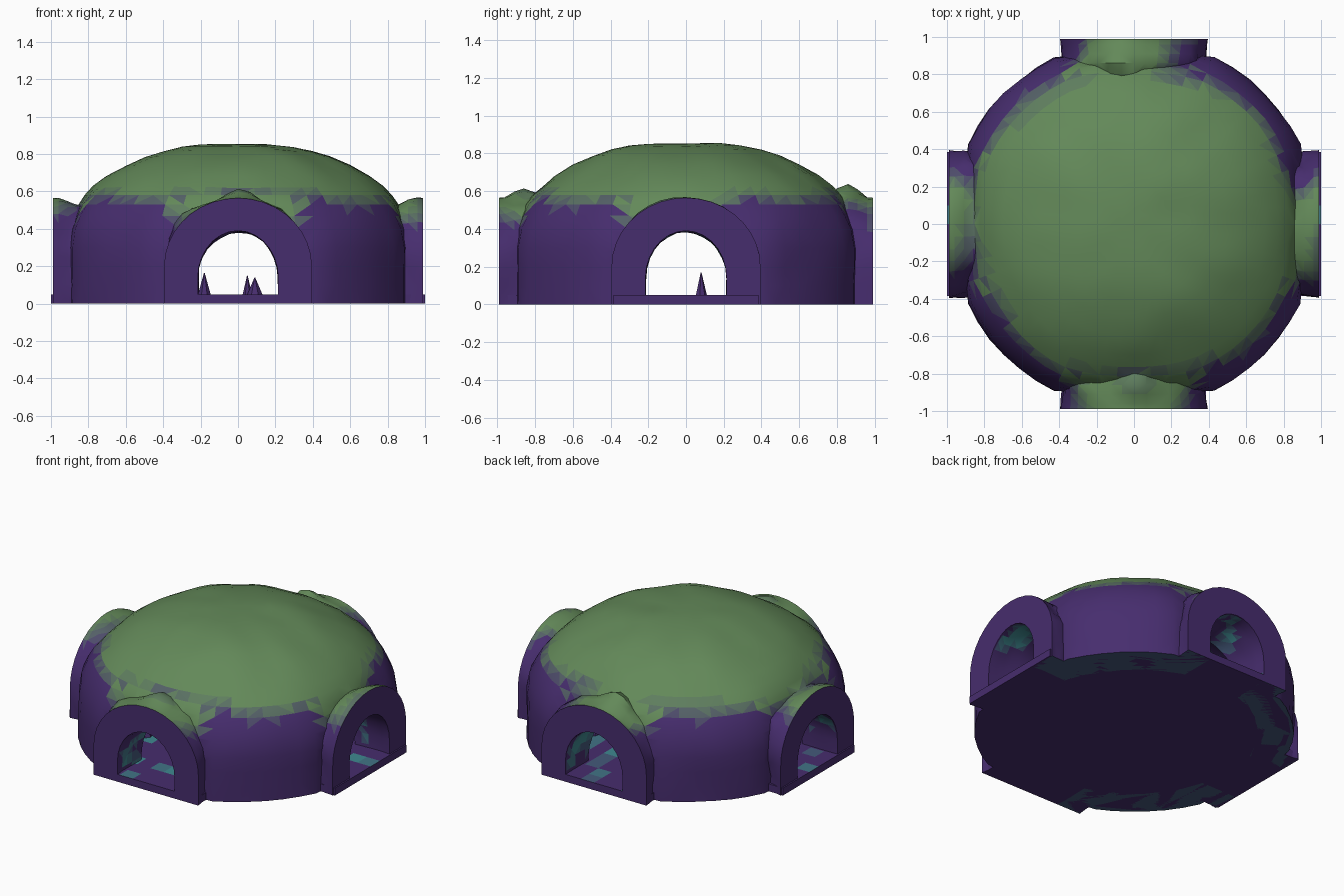
import bpy, bmesh, math, random
from mathutils import Vector, Matrix, noise

if "Cube" in bpy.data.objects:
    bpy.data.objects.remove(bpy.data.objects["Cube"])

random.seed(4)
PURPLE, GREEN, TEAL = (0.062, 0.026, 0.155), (0.125, 0.25, 0.1), (0.05, 0.25, 0.28)


def material(name, c):
    m = bpy.data.materials.new(name)
    m.diffuse_color = (*c, 1)
    m.use_nodes = True
    m.node_tree.nodes["Principled BSDF"].inputs["Base Color"].default_value = m.diffuse_color
    return m


def mix(a, b, t):
    return tuple(p + (q - p) * t for p, q in zip(a, b))


# purple rock fading in steps to moss, then rock fading to teal glow
MOSS = [material(f"rock_moss_{i}", mix(PURPLE, GREEN, i / 5)) for i in range(6)]
GLOW = [material(f"rock_glow_{i}", mix(PURPLE, TEAL, (i + 1) / 3)) for i in range(3)]
MATS = MOSS + GLOW


def finish(name, bm):
    bmesh.ops.recalc_face_normals(bm, faces=bm.faces)
    me = bpy.data.meshes.new(name)
    bm.to_mesh(me)
    bm.free()
    ob = bpy.data.objects.new(name, me)
    bpy.context.collection.objects.link(ob)
    for m in MATS:
        me.materials.append(m)
    return ob


def loft(name, rings):
    bm = bmesh.new()
    vs = [[bm.verts.new(p) for p in r] for r in rings]
    n = len(rings[0])
    for a, b in zip(vs, vs[1:]):
        for i in range(n):
            j = (i + 1) % n
            bm.faces.new((a[i], a[j], b[j], b[i]))
    bm.faces.new(vs[0])
    bm.faces.new(vs[-1])
    bmesh.ops.triangulate(bm, faces=[f for f in bm.faces if len(f.verts) == 4])
    return finish(name, bm)


def boolean(ob, cutter, op):
    mod = ob.modifiers.new("cut", 'BOOLEAN')
    mod.operation, mod.solver, mod.object = op, 'EXACT', cutter
    bpy.context.view_layer.objects.active = ob
    bpy.ops.object.modifier_apply(modifier=mod.name)
    bpy.data.objects.remove(cutter)


def arch(w, spring, top, d, rot, bump=0, n=18):
    """Arch outline at distance d from the centre, roughened by bump."""
    pts = [Vector((w, -d, -0.1)), Vector((w, -d, spring / 2))]
    for i in range(n + 1):
        a = math.pi * i / n
        pts.append(Vector((w * math.cos(a), -d, spring + (top - spring) * math.sin(a))))
    pts += [Vector((-w, -d, spring / 2)), Vector((-w, -d, -0.1))]
    R = Matrix.Rotation(rot, 3, 'Z')
    out = []
    for p in pts:
        q = R @ p
        k = bump * noise.noise(q * 5 + Vector((3, 1, 7)))
        s = 1 + k / 0.4
        out.append(R @ Vector((p.x * s, p.y, p.z * s if p.z > 0 else p.z)))
    return out


# outer dome, squared off where the tunnels leave it
profile = [(0.9, -0.1), (0.9, 0.1), (0.9, 0.2), (0.9, 0.3), (0.89, 0.4), (0.875, 0.47), (0.855, 0.53),
           (0.82, 0.58), (0.77, 0.625), (0.7, 0.68), (0.6, 0.74), (0.5, 0.785), (0.4, 0.818),
           (0.3, 0.84), (0.2, 0.85), (0.08, 0.854)]
rings = []
for r, z in profile:
    ring = []
    for i in range(56):
        a = 2 * math.pi * i / 56
        sq = min(1.095, 1 / max(abs(math.cos(a)), abs(math.sin(a))))
        t = min(1, max(0, (0.62 - z) / 0.25))
        f = r * (1 + (sq - 1) * (0.25 + 0.75 * t))
        p = Vector((f * math.cos(a), f * math.sin(a), z))
        k = noise.noise(p * 4) * 0.014
        if 0.05 < z < 0.852:
            p += Vector((p.x, p.y, 0)) * k * 0.8 + Vector((0, 0, k * (z > 0.6)))
        ring.append(p)
    rings.append(ring)
cave = loft("cave_shell", rings)

# four tunnel mouths
for i in range(4):
    rot = i * math.pi / 2
    lift = 0.03 if i % 2 == 0 else -0.02
    spec = [(0.99, 0, 0), (0.96, 0.01, 0.0), (0.91, 0.035, lift * 0.9), (0.86, 0.05, lift * 1.6),
            (0.8, 0.05, lift), (0.7, 0, -0.03)]
    t = loft("tunnel", [arch(0.395 - (0.99 - d) * 0.15, 0.2, 0.565 + h, d, rot, b) for d, b, h in spec])
    boolean(cave, t, 'UNION')

# hollow chamber and tunnel bores
rings = []
for j in range(14):
    a = math.pi / 2 * j / 14
    r, z = 0.77 * math.cos(a) ** 0.8, 0.67 * math.sin(a)
    ring = []
    for i in range(40):
        b = 2 * math.pi * i / 40
        p = Vector((r * math.cos(b), r * math.sin(b), z if j else -0.12))
        ring.append(p * (1 + 0.03 * noise.noise(p * 4)) if j else p)
    rings.append(ring)
boolean(cave, loft("chamber", rings), 'DIFFERENCE')
for i in range(4):
    rot = i * math.pi / 2
    ds = [1.05, 0.98, 0.93, 0.88, 0.83, 0.78, 0.72, 0.66, 0.6, 0.5]
    t = loft("bore", [arch(0.215, 0.14, 0.39, d, rot, 0.02 if d < 0.97 else 0, 14) for d in ds])
    boolean(cave, t, 'DIFFERENCE')
bm = bmesh.new()
bmesh.ops.create_cube(bm, size=1, matrix=Matrix.Translation((0, 0, -0.5)) @ Matrix.Diagonal((3, 3, 1, 1)))
boolean(cave, finish("base_trim", bm), 'DIFFERENCE')


def glow_index(c):
    v = noise.noise(Vector(c) * 6) + 0.3 * noise.noise(Vector(c) * 15)
    return 0 if v < 0.2 else min(8, 6 + int((v - 0.2) / 0.12))


# colour by place: moss on top, glow inside
for f in cave.data.polygons:
    c = f.center
    lo, hi = sorted((abs(c.x), abs(c.y)))
    r = math.hypot(c.x, c.y)
    inside = (r / 0.84) ** 2 + (c.z / 0.76) ** 2 < 1 or (lo < 0.24 and c.z < 0.41 and hi < 0.985)
    wob = noise.noise(c * 4) * 0.07
    if inside:
        f.material_index = glow_index(c)
    elif hi > 0.985:
        f.material_index = 0
    elif hi > 0.8 and lo < 0.36 and c.z > 0.35:
        f.material_index = max(0, min(5, int((c.z + wob * 2 - 0.4) / 0.025)))
    else:
        f.material_index = max(0, min(5, int((c.z + wob - 0.51) / 0.018)))

# floor slab
quarter = [(-0.385, -0.99), (0.385, -0.99), (0.385, -0.87), (0.62, -0.74), (0.74, -0.62), (0.87, -0.385)]
bm = bmesh.new()
pts = []
for i in range(4):
    R = Matrix.Rotation(i * math.pi / 2, 3, 'Z')
    pts += [R @ Vector((x, y, 0.05)) for x, y in quarter]
for p in pts:
    if abs(p.x) > 0.98:
        p.x = math.copysign(1.0, p.x)
top = bm.faces.new([bm.verts.new(p) for p in pts])
ext = bmesh.ops.extrude_face_region(bm, geom=[top], use_keep_orig=True)
bmesh.ops.translate(bm, verts=[v for v in ext["geom"] if isinstance(v, bmesh.types.BMVert)], vec=(0, 0, -0.05))
for k in range(-9, 10):
    for ax in ((1, 0, 0), (0, 1, 0)):
        g = bm.verts[:] + bm.edges[:] + bm.faces[:]
        bmesh.ops.bisect_plane(bm, geom=g, plane_co=Vector(ax) * k * 0.1, plane_no=ax)
floor = finish("cave_floor", bm)
for f in floor.data.polygons:
    if f.normal.z > 0.5:
        f.material_index = glow_index(f.center)

# stalagmites
spikes = [(-0.18, 0.42, 0.04, 0.165), (0.05, 0.5, 0.03, 0.15), (0.09, 0.46, 0.05, 0.14),
          (-0.45, 0.08, 0.035, 0.17), (0.42, 0.4, 0.05, 0.2), (-0.4, -0.42, 0.05, 0.18),
          (0.45, -0.35, 0.04, 0.16), (-0.42, 0.38, 0.045, 0.17)]
for i, (x, y, r, h) in enumerate(spikes):
    bm = bmesh.new()
    bmesh.ops.create_cone(bm, cap_ends=True, segments=7, radius1=r, radius2=0.002, depth=h - 0.03,
                          matrix=Matrix.Translation((x, y, (h + 0.03) / 2)))
    finish(f"stalagmite_{i + 1}", bm)

# smooth rock with sharp rims
for ob in bpy.data.objects:
    bpy.ops.object.select_all(action='DESELECT')
    ob.select_set(True)
    bpy.context.view_layer.objects.active = ob
    bpy.ops.object.shade_smooth_by_angle(angle=math.radians(40))
